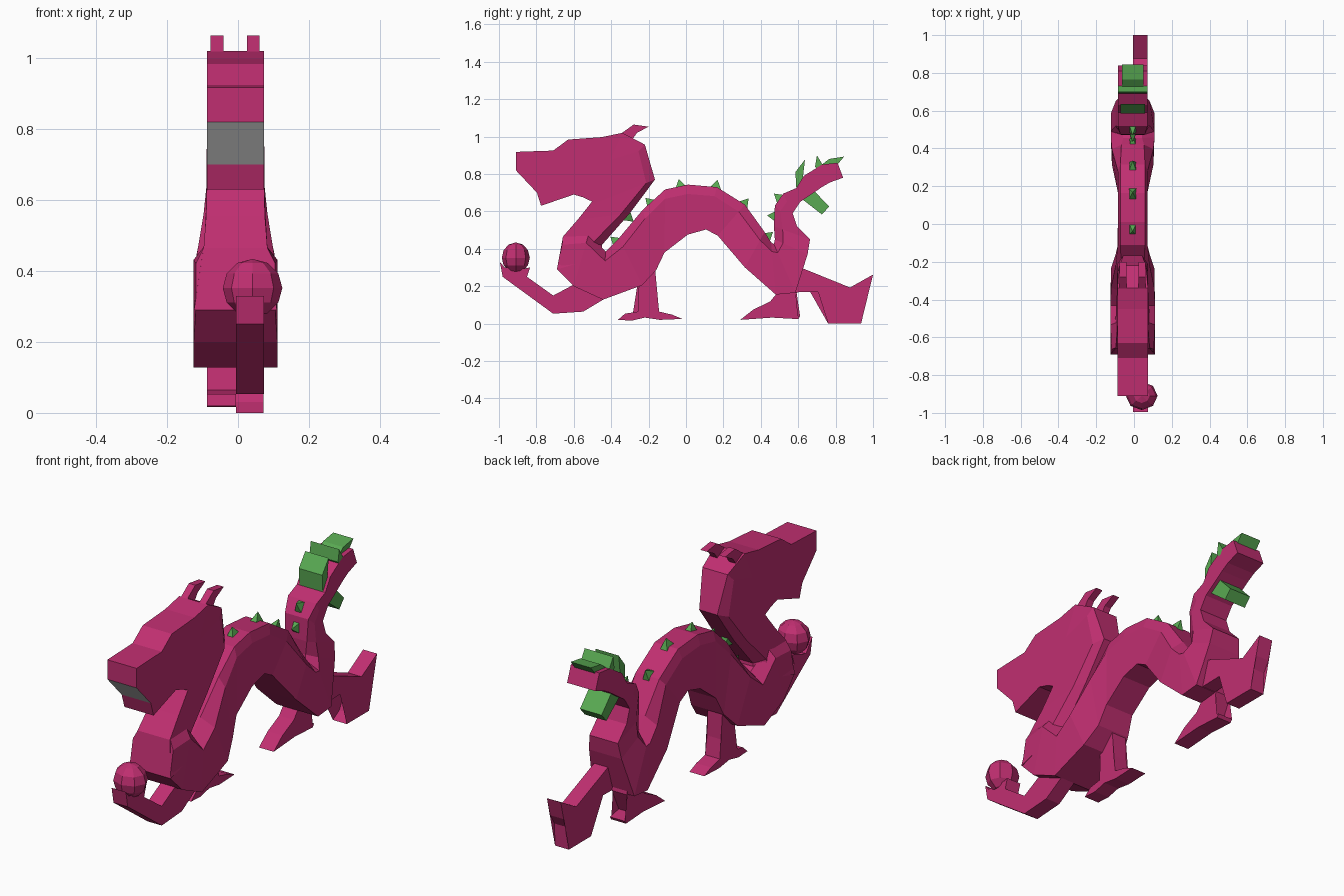
import bpy, bmesh, math
from mathutils import Vector

CX = -0.007  # the figure sits slightly off the centre line


def material(name, rgb):
    m = bpy.data.materials.new(name)
    m.diffuse_color = (*rgb, 1)
    return m


PINK = material("magenta", (0.53, 0.028, 0.165))
GREEN = material("green", (0.10, 0.40, 0.085))
WHITE = material("tooth white", (0.75, 0.75, 0.75))


def finish(name, bm, *mats):
    bmesh.ops.recalc_face_normals(bm, faces=bm.faces)
    me = bpy.data.meshes.new(name)
    bm.to_mesh(me)
    bm.free()
    for m in mats:
        me.materials.append(m)
    ob = bpy.data.objects.new(name, me)
    bpy.context.collection.objects.link(ob)
    return ob


def prism(name, pts, x0, x1, mat):
    """Side profile (y, z) extruded between two x positions."""
    bm = bmesh.new()
    a = [bm.verts.new((x0, y, z)) for y, z in pts]
    b = [bm.verts.new((x1, y, z)) for y, z in pts]
    bm.faces.new(a)
    bm.faces.new(b[::-1])
    n = len(pts)
    for i in range(n):
        bm.faces.new((a[i], a[(i + 1) % n], b[(i + 1) % n], b[i]))
    bmesh.ops.triangulate(bm, faces=[f for f in bm.faces if len(f.verts) > 4])
    return finish(name, bm, mat)


def loft(name, stations, paint=None):
    """Skin of six-sided sections: belly point, back point, half width, ridge half width."""
    bm = bmesh.new()
    rings = []
    for by, bz, ty, tz, w, r in stations:
        b, t = Vector((0, by, bz)), Vector((0, ty, tz))
        d = b - t
        e = t + d.normalized() * (min(0.05, d.length * 0.25) if r < w else d.length * 0.4)
        ring = [(b, -w), (e, -w), (t, -r), (t, r), (e, w), (b, w)]
        rings.append([bm.verts.new((CX + x, p.y, p.z)) for p, x in ring])
    for p, q in zip(rings, rings[1:]):
        for i in range(6):
            j = (i + 1) % 6
            f = bm.faces.new((p[i], p[j], q[j], q[i]))
            if i == 5 and paint and paint(f.calc_center_median()):
                f.material_index = 1
    bm.faces.new(rings[0])
    bm.faces.new(rings[-1][::-1])
    return finish(name, bm, PINK, WHITE)


# Body from chest over the arched back, through the haunch, to the tail tip
W = 0.079
loft("body_and_tail", [
    (-0.69, 0.29, -0.655, 0.465, 0.112, 0.09),
    (-0.60, 0.20, -0.52, 0.48, 0.118, 0.08),
    (-0.444, 0.128, -0.43, 0.385, 0.118, 0.05),
    (-0.235, 0.205, -0.36, 0.455, 0.115, 0.05),
    (-0.16, 0.285, -0.23, 0.61, 0.09, 0.06),
    (-0.115, 0.38, -0.112, 0.717, W, 0.065),
    (0.01, 0.476, 0.01, 0.743, W, 0.065),
    (0.107, 0.503, 0.165, 0.73, W, 0.065),
    (0.17, 0.47, 0.315, 0.636, W, 0.065),
    (0.315, 0.30, 0.42, 0.49, 0.11, 0.06),
    (0.48, 0.155, 0.455, 0.435, 0.116, 0.05),
    (0.585, 0.165, 0.47, 0.425, 0.116, 0.05),
    (0.65, 0.37, 0.475, 0.45, 0.09, 0.05),
    (0.663, 0.45, 0.47, 0.52, W, 0.06),
    (0.594, 0.52, 0.475, 0.63, W, 0.065),
    (0.57, 0.59, 0.52, 0.695, W, W),
    (0.61, 0.65, 0.59, 0.725, W, W),
    (0.727, 0.73, 0.63, 0.79, W, W),
    (0.77, 0.755, 0.727, 0.85, W, W),
    (0.84, 0.78, 0.81, 0.86, W, W)])

# Head and neck; the slanted mouth opening on the underside is white
loft("head_and_neck", [
    (-0.91, 0.82, -0.91, 0.918, W + .002, W + .002),
    (-0.797, 0.70, -0.80, 0.922, W + .002, W + .002),
    (-0.775, 0.63, -0.71, 0.925, W + .002, W + .002),
    (-0.60, 0.69, -0.63, 0.984, W + .002, W + .002),
    (-0.55, 0.675, -0.45, 0.997, W + .002, W + .002),
    (-0.508, 0.655, -0.34, 1.02, W + .002, W + .002),
    (-0.503, 0.652, -0.22, 0.957, W + .002, 0.07),
    (-0.52, 0.63, -0.166, 0.77, W + .002, 0.05),
    (-0.58, 0.555, -0.30, 0.59, W + .004, 0.05),
    (-0.658, 0.465, -0.45, 0.42, 0.09, 0.05),
    (-0.69, 0.29, -0.444, 0.36, 0.117, 0.06)],
    lambda c: c.y < -0.82)

# Horns
for side, x in (("left", -0.077), ("right", 0.025)):
    prism("horn_" + side, [(-0.37, 1.0), (-0.28, 1.064), (-0.2, 1.053),
                           (-0.262, 1.02), (-0.29, 0.98)], x, x + 0.036, PINK)

# Reaching front arm that holds the ball
prism("front_arm", [(-0.995, 0.33), (-0.98, 0.25), (-0.71, 0.053), (-0.55, 0.064),
                    (-0.44, 0.13), (-0.46, 0.25), (-0.58, 0.22), (-0.62, 0.198), (-0.71, 0.15),
                    (-0.85, 0.25), (-0.834, 0.30), (-0.86, 0.295), (-0.89, 0.262),
                    (-0.945, 0.265), (-0.97, 0.30)], -0.005, 0.074, PINK)

# Standing front leg
prism("front_leg", [(-0.25, 0.27), (-0.237, 0.18), (-0.257, 0.064), (-0.326, 0.053),
                    (-0.364, 0.02), (-0.29, 0.016), (-0.22, 0.032), (-0.14, 0.02),
                    (-0.02, 0.025), (-0.075, 0.048), (-0.144, 0.064), (-0.16, 0.155),
                    (-0.166, 0.30)], -0.087, -0.005, PINK)

# Standing hind leg
prism("hind_leg", [(0.47, 0.22), (0.48, 0.155), (0.45, 0.118), (0.36, 0.075), (0.29, 0.02),
                   (0.46, 0.032), (0.60, 0.024), (0.61, 0.04), (0.54, 0.053), (0.556, 0.086),
                   (0.594, 0.166), (0.58, 0.24)], -0.087, -0.005, PINK)

# Stretched hind leg
prism("stretched_hind_leg", [(0.53, 0.32), (0.583, 0.312), (0.877, 0.193), (1.0, 0.262),
                             (0.973, 0.166), (0.94, 0.112), (0.936, 0.0), (0.76, 0.0),
                             (0.81, 0.03), (0.86, 0.12), (0.85, 0.145), (0.706, 0.17),
                             (0.53, 0.166)], -0.005, 0.072, PINK)

# Ball
bm = bmesh.new()
bmesh.ops.create_uvsphere(bm, u_segments=8, v_segments=6, radius=1)
bmesh.ops.scale(bm, vec=(0.084, 0.075, 0.082), verts=bm.verts)
bmesh.ops.translate(bm, vec=(0.041, -0.91, 0.352), verts=bm.verts)
finish("ball", bm, PINK)

# Pyramid spikes along the back: base centre y, z and outward tilt in degrees
for i, (y, z, tilt) in enumerate([
        (-0.375, 0.44, 50), (-0.31, 0.57, -130), (-0.19, 0.645, 45), (-0.03, 0.735, 12),
        (0.16, 0.732, -12), (0.31, 0.64, -40), (0.435, 0.465, -50),
        (0.472, 0.575, 85), (0.50, 0.67, 50)]):
    bpy.ops.mesh.primitive_cone_add(vertices=4, radius1=0.044, radius2=0, depth=0.05)
    ob = bpy.context.object
    ob.name = f"back_spike_{i + 1}"
    me = ob.data
    spread = Vector((0, math.sin(math.radians(-tilt)), math.cos(math.radians(tilt))))
    for v in me.vertices:  # turn base square to the axes, widen along the back
        x, y0 = v.co.x - v.co.y, v.co.x + v.co.y
        v.co.x, v.co.y = x * 0.45, y0 * 0.7
    ob.rotation_euler.x = math.radians(tilt)
    ob.location = Vector((CX, y, z)) + spread * 0.014
    me.materials.append(GREEN)

# Tail fins
for name, pts, w in (
        ("front", [(0.585, 0.81), (0.636, 0.877), (0.625, 0.78), (0.59, 0.72)], 0.065),
        ("upper", [(0.70, 0.90), (0.73, 0.85), (0.71, 0.81), (0.69, 0.84)], W),
        ("end", [(0.727, 0.85), (0.765, 0.88), (0.845, 0.893), (0.81, 0.85), (0.75, 0.83)], 0.056),
        ("lower", [(0.615, 0.67), (0.68, 0.715), (0.765, 0.626), (0.727, 0.583)], 0.06)):
    prism("tail_fin_" + name, pts, CX - w, CX + w, GREEN)
